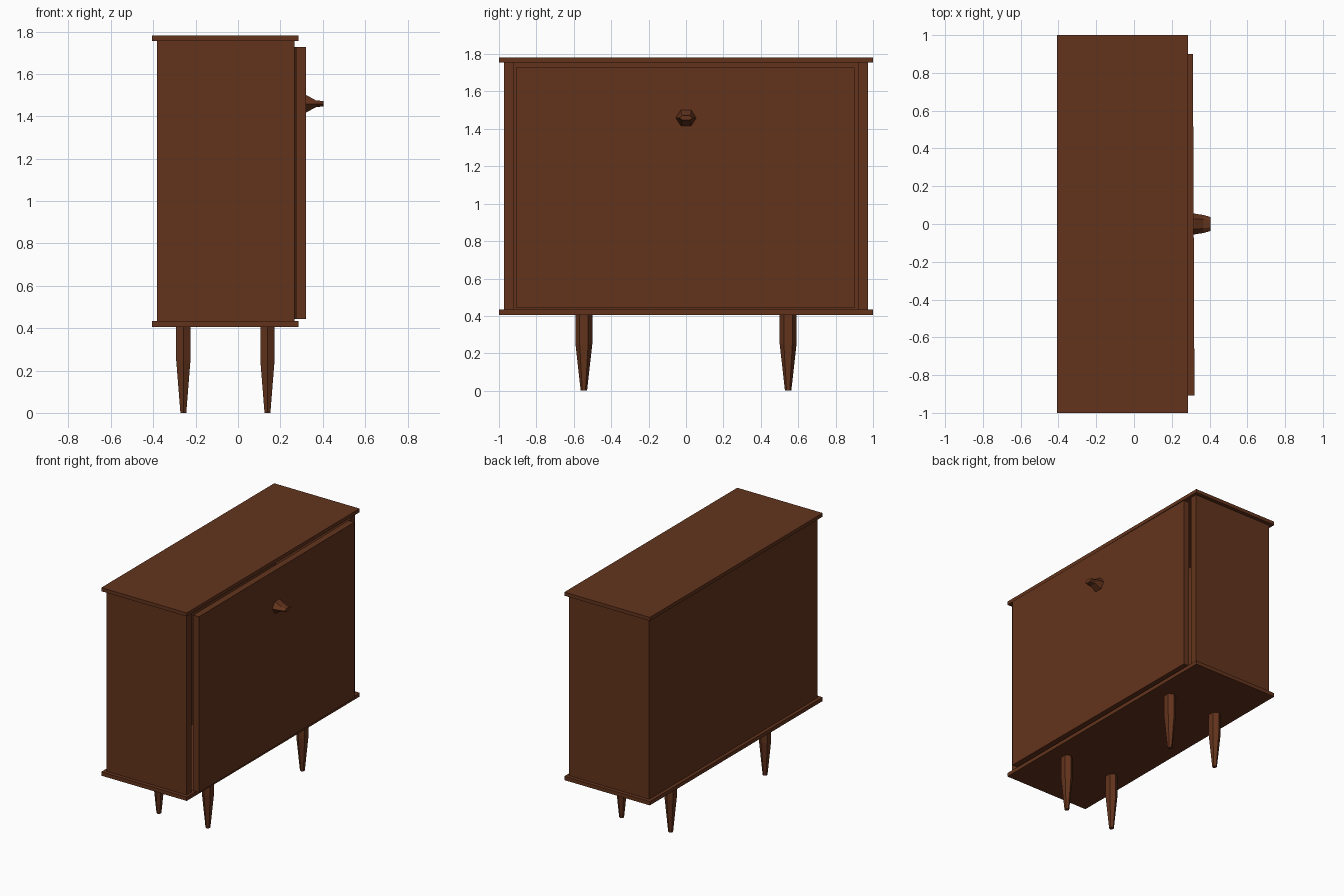
import bpy, bmesh
from math import cos, sin, pi

if "Cube" in bpy.data.objects:
    bpy.data.objects.remove(bpy.data.objects["Cube"])

wood = bpy.data.materials.new("dark_wood")
wood.diffuse_color = (0.125, 0.034, 0.012, 1)
wood.use_nodes = True
wood.node_tree.nodes["Principled BSDF"].inputs["Base Color"].default_value = wood.diffuse_color


def finish(name, bm):
    bmesh.ops.recalc_face_normals(bm, faces=bm.faces)
    mesh = bpy.data.meshes.new(name)
    bm.to_mesh(mesh)
    bm.free()
    mesh.materials.append(wood)
    ob = bpy.data.objects.new(name, mesh)
    bpy.context.collection.objects.link(ob)
    return ob


def box(name, x, y, z):
    """Box from (min, max) ranges on each axis."""
    bm = bmesh.new()
    bmesh.ops.create_cube(bm, size=1)
    for v in bm.verts:
        v.co = [r[0] if c < 0 else r[1] for c, r in zip(v.co, (x, y, z))]
    return finish(name, bm)


def hex_loft(name, sections, place):
    """Six-sided loft; each section is (distance, wide radius, narrow radius)."""
    bm = bmesh.new()
    rings = []
    for d, a, b in sections:
        rings.append([bm.verts.new(place(d, a * cos(i * pi / 3), b * sin(i * pi / 3)))
                      for i in range(6)])
    for lo, hi in zip(rings, rings[1:]):
        for i in range(6):
            j = (i + 1) % 6
            bm.faces.new((lo[i], lo[j], hi[j], hi[i]))
    bm.faces.new(rings[0])
    bm.faces.new(rings[-1])
    return finish(name, bm)


# Overhanging top and bottom boards
box("top_board", (-0.407, 0.285), (-1, 1), (1.756, 1.782))
box("bottom_board", (-0.407, 0.285), (-1, 1), (0.406, 0.434))

# Cabinet carcass, open behind the door
for side, s in (("left", 1), ("right", -1)):
    box(side + "_side_panel", (-0.383, 0.266), sorted((0.92 * s, 0.973 * s)), (0.434, 1.756))
box("back_panel", (-0.383, -0.34), (-0.92, 0.92), (0.434, 1.756))

# Door, hung very slightly out of line with the carcass
door = box("door", (0.269, 0.316), (-0.908, 0.9), (0.442, 1.728))
for v in door.data.vertices:
    v.co.x -= 0.0045 * v.co.y

# Faceted door knob pointing along +x
hex_loft("door_knob",
         [(0.314, 0.055, 0.049), (0.32, 0.055, 0.049), (0.367, 0.048, 0.019), (0.404, 0.037, 0.014)],
         lambda d, a, b: (d, a, 1.459 + b))

# Tapered six-sided legs
r = 3 ** 0.5 / 2
for nx, cx in (("front", 0.139), ("back", -0.258)):
    for ny, cy in (("right", -0.546), ("left", 0.546)):
        hex_loft(f"{nx}_{ny}_leg",
                 [(0, 0.017, 0.016), (0.25, 0.045, 0.039), (0.41, 0.045, 0.039)],
                 lambda d, a, b: (cx + b, cy + a, d))
